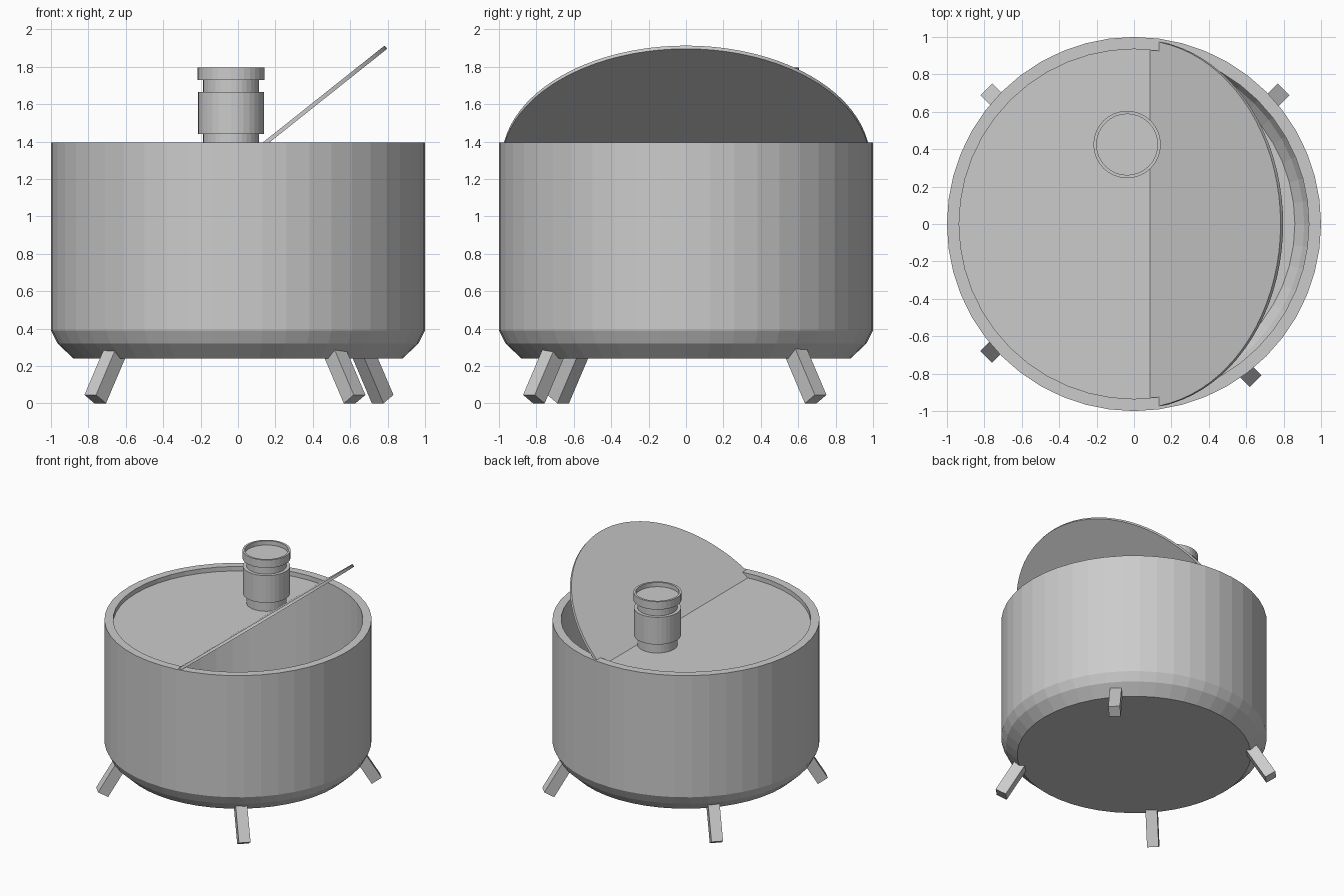
import bpy, bmesh
from math import sin, cos, pi, radians, acos
from mathutils import Vector, Matrix

if "Cube" in bpy.data.objects:
    bpy.data.objects.remove(bpy.data.objects["Cube"])


def finish(name, bm):
    bmesh.ops.recalc_face_normals(bm, faces=bm.faces[:])
    mesh = bpy.data.meshes.new(name)
    bm.to_mesh(mesh)
    bm.free()
    ob = bpy.data.objects.new(name, mesh)
    bpy.context.collection.objects.link(ob)
    return ob


def lathe(name, profile, sides, centre=(0, 0)):
    """Revolve an (r, z) profile that starts and ends with a capped ring."""
    bm = bmesh.new()
    rings = []
    for r, z in profile:
        rings.append([bm.verts.new((centre[0] + r * cos(2 * pi * i / sides),
                                    centre[1] + r * sin(2 * pi * i / sides), z))
                      for i in range(sides)])
    for a, b in zip(rings, rings[1:]):
        for i in range(sides):
            j = (i + 1) % sides
            bm.faces.new((a[i], a[j], b[j], b[i]))
    bm.faces.new(rings[0][::-1])
    bm.faces.new(rings[-1])
    return finish(name, bm)


def disc_segment(name, start, end, radius, thick, matrix, steps=40):
    """Flat slab cut from a disc between two polar angles, closed by the chord."""
    bm = bmesh.new()
    ring = []
    for i in range(steps + 1):
        a = start + (end - start) * i / steps
        ring.append(bm.verts.new((radius * cos(a), radius * sin(a), -thick / 2)))
    face = bm.faces.new(ring)
    top = bmesh.ops.extrude_face_region(bm, geom=[face])["geom"]
    bmesh.ops.translate(bm, vec=(0, 0, thick),
                        verts=[v for v in top if isinstance(v, bmesh.types.BMVert)])
    bmesh.ops.transform(bm, matrix=matrix, verts=bm.verts[:])
    return finish(name, bm)


# Hollow drum with a bevelled base
lathe("drum", [(0.88, 0.24), (0.965, 0.32), (1.0, 0.39), (1.0, 1.395),
               (0.935, 1.395), (0.935, 0.41), (0.91, 0.36), (0.86, 0.31)], 48)

# Fixed half lid and raised half lid, meeting at the hinge line
hinge_x, hinge_z, lid_r, thick = 0.09, 1.347, 0.985, 0.022
half = acos(hinge_x / lid_r)
disc_segment("fixed_lid", half, 2 * pi - half, lid_r, thick,
             Matrix.Translation((0, 0, hinge_z)))
disc_segment("raised_lid", -half, half, lid_r, thick,
             Matrix.Translation((hinge_x, 0, hinge_z))
             @ Matrix.Rotation(radians(-38.5), 4, 'Y')
             @ Matrix.Translation((-hinge_x, 0, 0)))

# Chimney with collar and recessed cap
lathe("chimney", [(0.15, 1.34), (0.15, 1.44), (0.177, 1.44), (0.177, 1.665),
                  (0.15, 1.665), (0.15, 1.73), (0.18, 1.73), (0.18, 1.795),
                  (0.163, 1.795), (0.163, 1.76)], 32, (-0.037, 0.425))

# Splayed square legs, placed by the middle of the outer foot edge
size, length, tilt = 0.088, 0.30, radians(31)
feet = {"back_right_leg": (0.80, 0.72), "back_left_leg": (-0.79, 0.72),
        "front_left_leg": (-0.79, -0.71), "front_right_leg": (0.65, -0.84)}
for name, (x, y) in feet.items():
    out = Vector((x / abs(x), y / abs(y), 0)).normalized()
    side = Vector((0, 0, 1)).cross(out)
    up = Vector((0, 0, cos(tilt))) - out * sin(tilt)
    across = side.cross(up) * -1
    if across.dot(out) < 0:
        across.negate()
    edge = Vector((x, y, size * sin(tilt)))
    mid = edge - across * size / 2 + up * length / 2
    rot = Matrix((across, side, up)).transposed().to_4x4()
    bm = bmesh.new()
    bmesh.ops.create_cube(bm, size=1, matrix=Matrix.Translation(mid) @ rot
                          @ Matrix.Diagonal((size, size, length, 1)))
    finish(name, bm)
